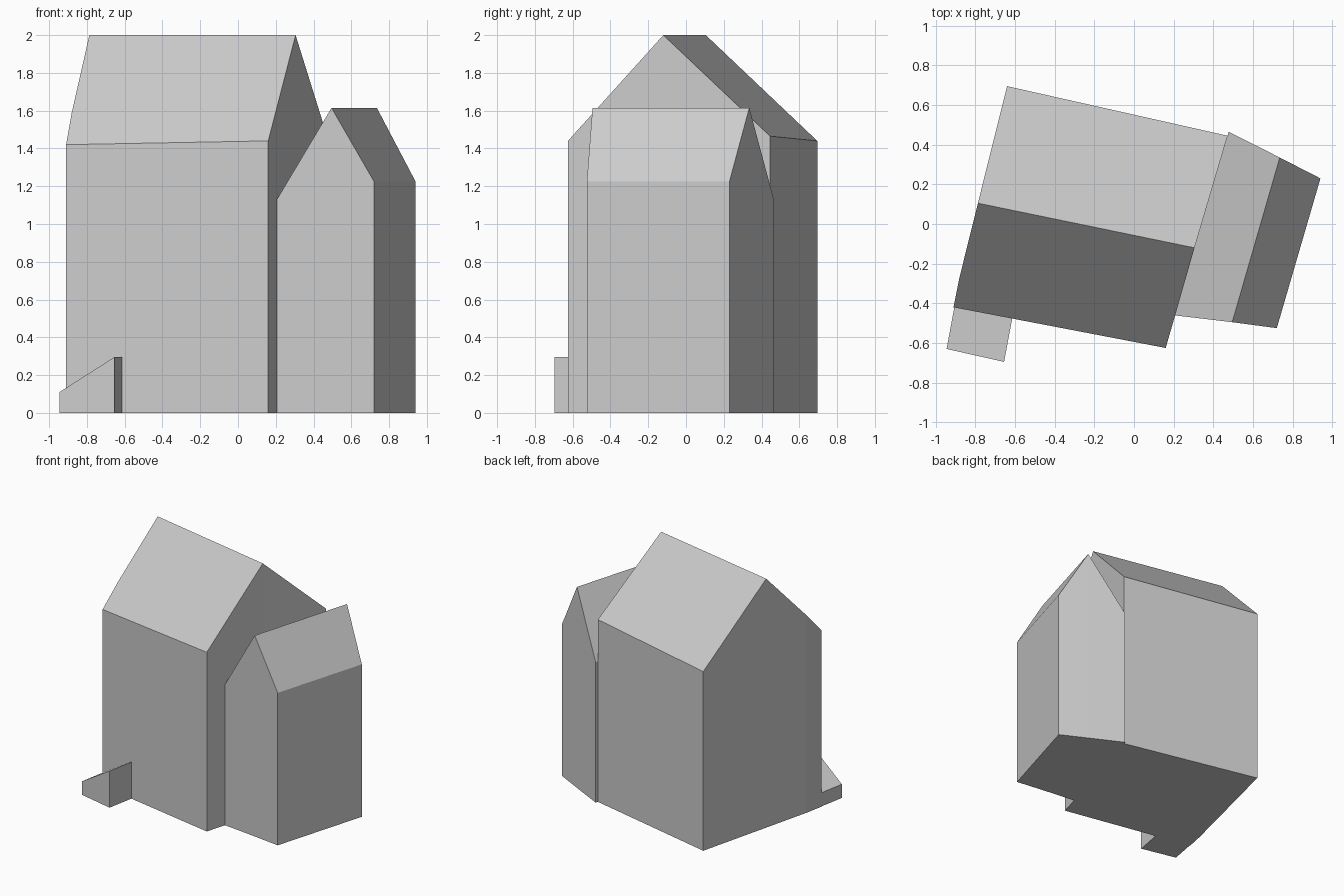
import bpy
import bmesh

cube = bpy.data.objects.get("Cube")
if cube:
    bpy.data.objects.remove(cube, do_unlink=True)

# One plain grey for the whole building
grey = bpy.data.materials.new("light_grey")
grey.use_nodes = True
tone = (0.6, 0.6, 0.6, 1)
grey.diffuse_color = tone
grey.node_tree.nodes["Principled BSDF"].inputs["Base Color"].default_value = tone


def volume(name, outline, roof):
    """Walls drop from the eave/gable outline to the ground; roof lists its slopes."""
    bm = bmesh.new()
    top = [bm.verts.new(p) for p in outline]
    base = [bm.verts.new((x, y, 0)) for x, y, z in outline]
    n = len(outline)
    for i in range(n):
        j = (i + 1) % n
        bm.faces.new((base[i], base[j], top[j], top[i]))
    bm.faces.new(base[::-1])
    for slope in roof:
        bm.faces.new([top[i] for i in slope])
    bmesh.ops.recalc_face_normals(bm, faces=bm.faces)
    mesh = bpy.data.meshes.new(name)
    bm.to_mesh(mesh)
    bm.free()
    mesh.materials.append(grey)
    obj = bpy.data.objects.new(name, mesh)
    bpy.context.collection.objects.link(obj)


# Main house: two slopes, slightly bent left wall
volume("main_house", [
    (-0.91, -0.42, 1.42), (0.16, -0.625, 1.44), (0.305, -0.12, 2),
    (0.472, 0.445, 1.465), (-0.64, 0.695, 1.44), (-0.787, 0.105, 2),
    (-0.88, -0.27, 1.59)], [(0, 1, 2, 5, 6), (2, 3, 4, 5)])

# Lower gabled wing against the left wall
volume("side_wing", [
    (0.2, -0.46, 1.12), (0.495, -0.495, 1.615), (0.72, -0.525, 1.225),
    (0.94, 0.23, 1.225), (0.735, 0.335, 1.615), (0.478, 0.465, 1.13)],
    [(0, 1, 4, 5), (1, 2, 3, 4)])

# Small sloping stair block at the front
volume("front_ramp", [
    (-0.945, -0.63, 0.11), (-0.655, -0.695, 0.295),
    (-0.613, -0.47, 0.295), (-0.905, -0.415, 0.11)], [(0, 1, 2, 3)])
